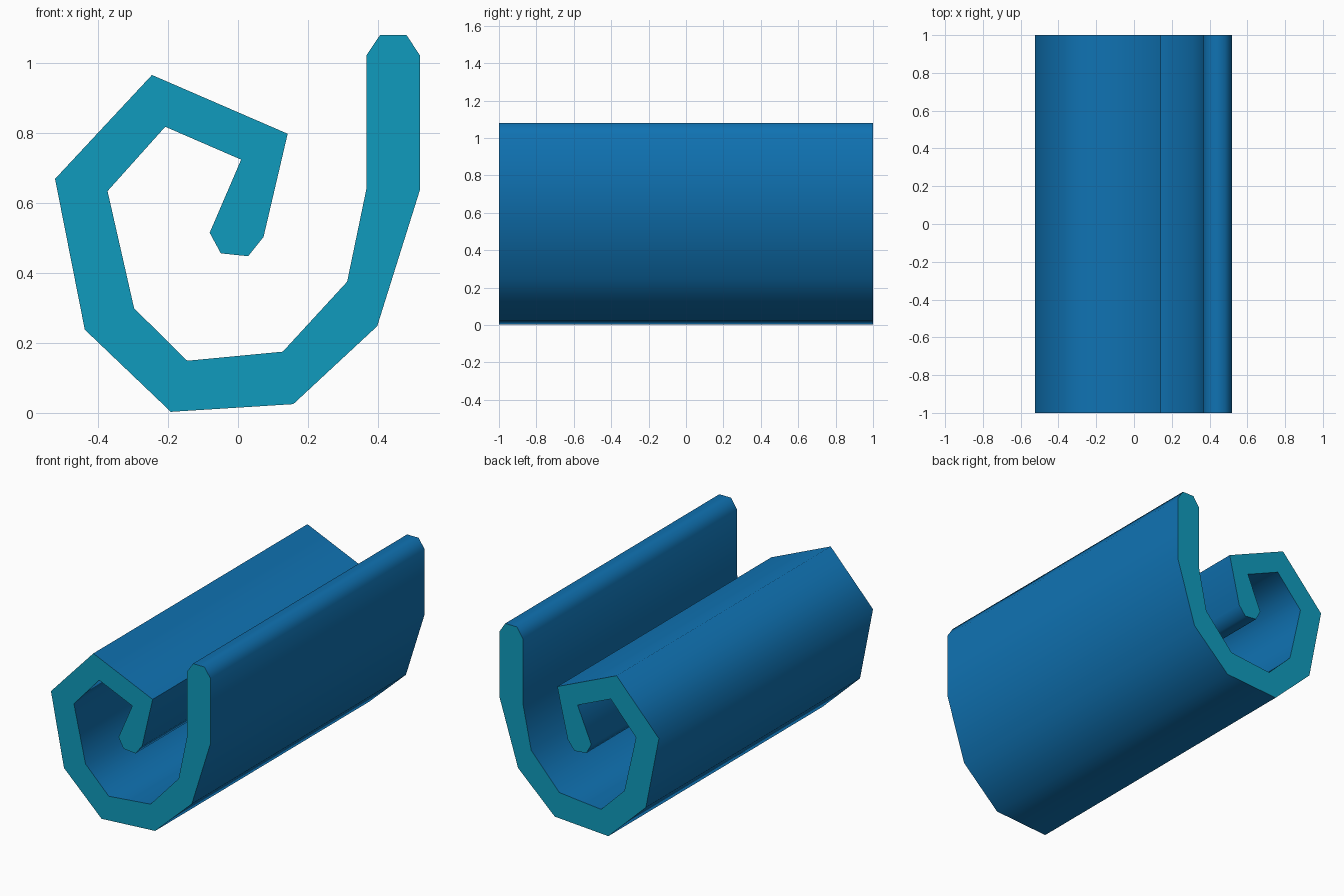
import bpy, bmesh, math

if "Cube" in bpy.data.objects:
    bpy.data.objects.remove(bpy.data.objects["Cube"])

# Curled strip cross-section (x, z): outer side from the tall lip, then back along the inner side
outer = [(0.52, 1.022), (0.52, 0.637), (0.398, 0.248), (0.158, 0.025), (-0.192, 0.003),
         (-0.438, 0.238), (-0.523, 0.669), (-0.246, 0.966), (0.142, 0.798), (0.073, 0.503)]
curl_tip = [(0.029, 0.448), (-0.049, 0.456)]
inner = [(-0.081, 0.515), (0.009, 0.724), (-0.208, 0.818), (-0.373, 0.634), (-0.297, 0.299),
         (-0.145, 0.149), (0.128, 0.175), (0.312, 0.375), (0.367, 0.64), (0.367, 1.022)]
lip_tip = [(0.406, 1.08), (0.482, 1.08)]
profile = outer + curl_tip + inner + lip_tip
HALF_LENGTH = 1.0


def material(name, color):
    mat = bpy.data.materials.new(name)
    mat.diffuse_color = (*color, 1)
    mat.use_nodes = True
    mat.node_tree.nodes["Principled BSDF"].inputs["Base Color"].default_value = mat.diffuse_color
    return mat


# Extrude the profile along y
bm = bmesh.new()
front = bm.faces.new([bm.verts.new((x, -HALF_LENGTH, z)) for x, z in profile])
ext = bmesh.ops.extrude_face_region(bm, geom=[front], use_keep_orig=True)
moved = [v for v in ext["geom"] if isinstance(v, bmesh.types.BMVert)]
bmesh.ops.translate(bm, verts=moved, vec=(0, 2 * HALF_LENGTH, 0))
bmesh.ops.recalc_face_normals(bm, faces=bm.faces)

# Teal cut ends, blue sheet surfaces
for f in bm.faces:
    f.material_index = 1 if abs(f.normal.y) > 0.9 else 0

mesh = bpy.data.meshes.new("curled_strip")
bm.to_mesh(mesh)
bm.free()
strip = bpy.data.objects.new("curled_strip", mesh)
bpy.context.collection.objects.link(strip)
mesh.materials.append(material("blue", (0.005, 0.17, 0.45)))
mesh.materials.append(material("teal", (0.005, 0.33, 0.51)))

# Smooth curl with crisp ends and tight folds
bpy.context.view_layer.objects.active = strip
strip.select_set(True)
bpy.ops.object.shade_smooth_by_angle(angle=math.radians(75))
